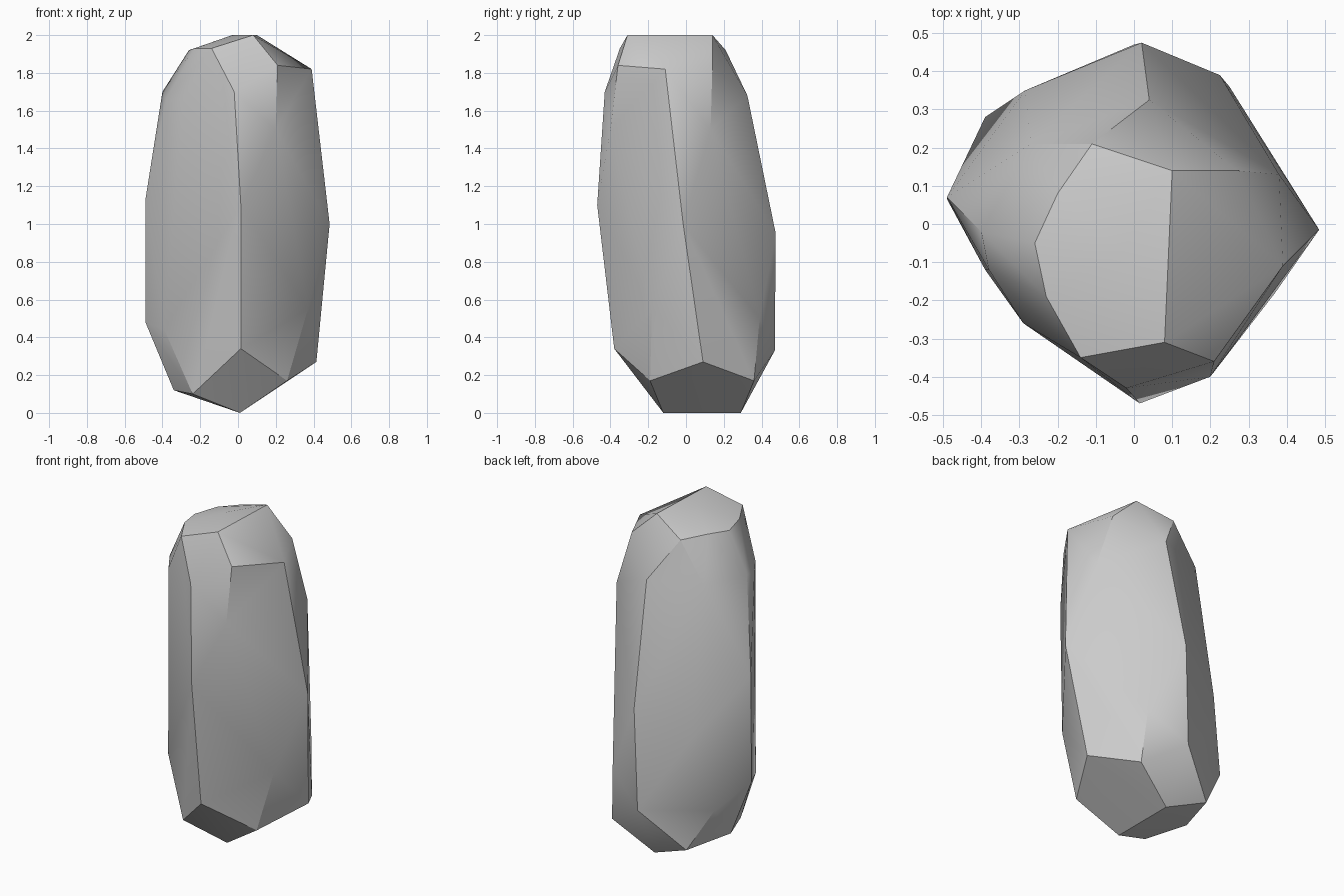
import bpy, bmesh

# Corner points of the chiselled stone, grouped by part
base = [(.01, -.12, 0), (.01, .29, 0), (.25, .36, .17), (.26, -.19, .17),
        (-.24, .34, .10), (-.34, .05, .12), (-.24, -.19, .10)]
ridges = [(.015, -.38, .34), (.015, -.47, 1.1), (-.02, -.43, 1.70),      # front
          (.415, .09, .27), (.485, -.015, 1.0), (.39, -.11, 1.82),       # right
          (.0, .47, .33), (.02, .475, .95), (.04, .325, 1.68),           # back
          (-.49, .065, .48), (-.49, .07, 1.13), (-.40, -.02, 1.70)]      # left
bulges = [(.20, -.40, 1.5), (.37, -.18, .55), (.38, .13, 1.5), (.225, .39, .5),
          (-.39, .28, .36), (-.285, .35, .8), (-.27, .21, 1.68),
          (-.38, -.12, 1.66), (-.29, -.26, 1.66), (-.39, -.12, .44)]
crown = [(.08, -.31, 2), (.10, .14, 2), (-.03, -.07, 2), (.21, -.36, 1.84), (.27, .14, 1.84),
         (-.14, -.35, 1.93), (-.23, -.19, 1.93), (-.26, -.05, 1.92),
         (-.20, .08, 1.93), (-.11, .21, 1.92)]

# Stretch a faceted skin over the points
bm = bmesh.new()
for p in base + ridges + bulges + crown:
    bm.verts.new(p)
hull = bmesh.ops.convex_hull(bm, input=bm.verts)
loose = [v for v in bm.verts if not v.link_faces]
bmesh.ops.delete(bm, geom=loose, context='VERTS')
bmesh.ops.recalc_face_normals(bm, faces=bm.faces)

mesh = bpy.data.meshes.new("rock_pillar")
bm.to_mesh(mesh)
bm.free()
rock = bpy.data.objects.new("rock_pillar", mesh)
bpy.context.collection.objects.link(rock)

# Soft shading on the broad faces, crisp chisel edges
bpy.context.view_layer.objects.active = rock
rock.select_set(True)
bpy.ops.object.shade_smooth_by_angle(angle=0.52)
